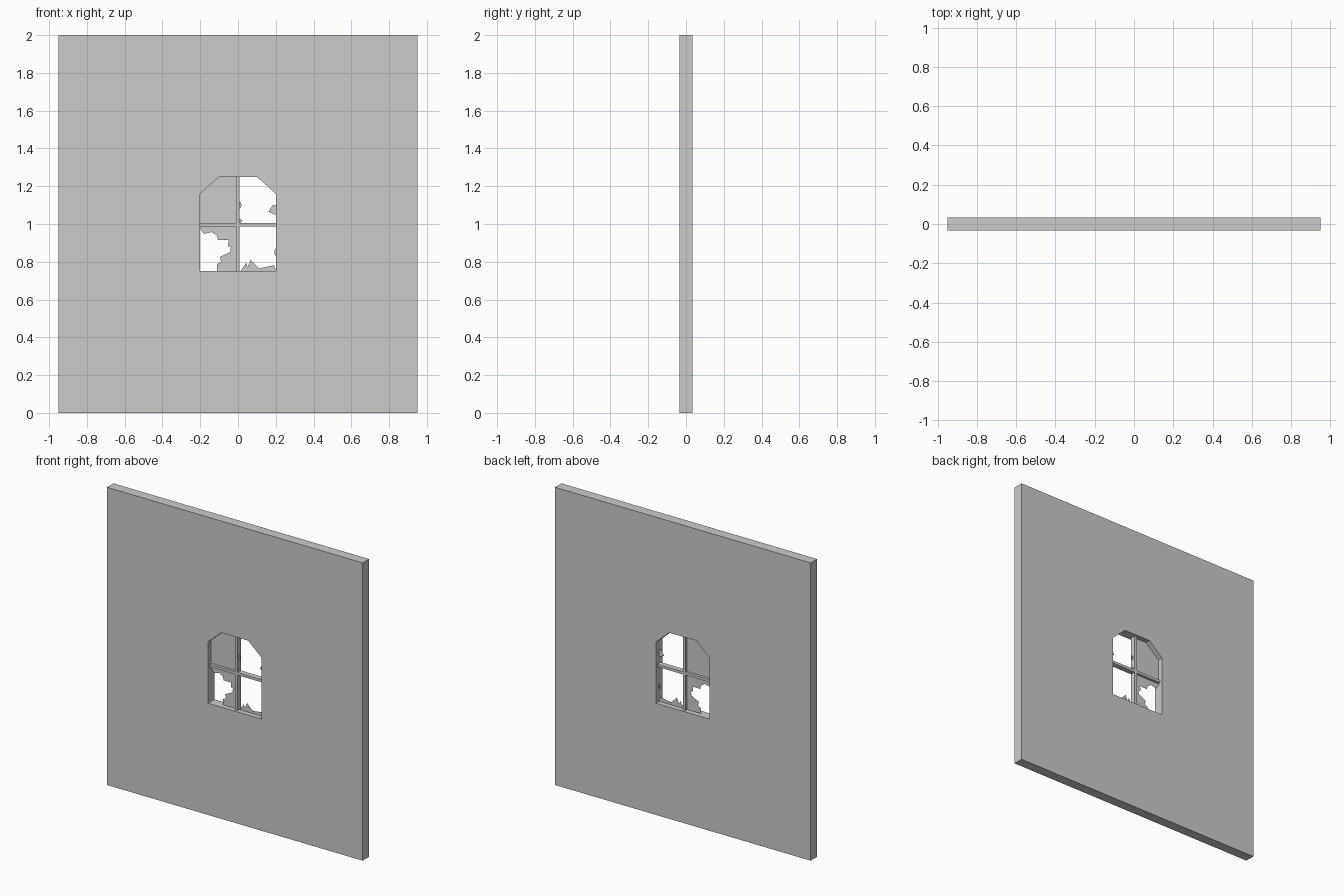
import bpy
import bmesh

if "Cube" in bpy.data.objects:
    bpy.data.objects.remove(bpy.data.objects["Cube"])

HALF = 0.034  # half of the wall thickness


def panel(name, outline, y0=0.0, depth=0.0):
    """Flat polygon in the XZ plane, optionally extruded along +y."""
    bm = bmesh.new()
    face = bm.faces.new([bm.verts.new((x, y0, z)) for x, z in outline])
    if depth:
        ext = bmesh.ops.extrude_face_region(bm, geom=[face])["geom"]
        moved = [v for v in ext if isinstance(v, bmesh.types.BMVert)]
        bmesh.ops.translate(bm, verts=moved, vec=(0, depth, 0))
        bmesh.ops.recalc_face_normals(bm, faces=bm.faces)
    mesh = bpy.data.meshes.new(name)
    bm.to_mesh(mesh)
    bm.free()
    obj = bpy.data.objects.new(name, mesh)
    bpy.context.collection.objects.link(obj)
    return obj


def rect(x0, x1, z0, z1):
    return [(x0, z0), (x1, z0), (x1, z1), (x0, z1)]


# Wall with a window opening that has clipped upper corners
opening = [(-0.2, 0.75), (0.2, 0.75), (0.2, 1.16), (0.1, 1.25), (-0.1, 1.25), (-0.2, 1.16)]
wall = panel("wall", rect(-0.95, 0.95, 0, 2), -HALF, 2 * HALF)
cutter = panel("window_cutter", opening, -0.2, 0.4)
cutter.hide_render = True
mod = wall.modifiers.new("window", "BOOLEAN")
mod.operation = "DIFFERENCE"
mod.solver = "EXACT"
mod.object = cutter
bpy.context.view_layer.objects.active = wall
bpy.ops.object.modifier_apply(modifier=mod.name)
bpy.data.objects.remove(cutter)

# Crossing glazing bars
BAR = 0.018
panel("vertical_bar", rect(-0.009, 0.009, 0.75, 1.25), -BAR, 2 * BAR)
panel("horizontal_bar", rect(-0.2, 0.2, 0.988, 1.006), -BAR, 2 * BAR)

# Intact upper left pane
panel("whole_pane", [(-0.2, 0.997), (0, 0.997), (0, 1.25), (-0.1, 1.25), (-0.2, 1.16)])

# Broken glass left in the other three panes
shards = {
    "lower_left_shard": [
        (0, 0.75), (0, 0.997), (-0.2, 0.997), (-0.2, 0.975), (-0.18, 0.947),
        (-0.14, 0.957), (-0.112, 0.94), (-0.106, 0.915), (-0.05, 0.915),
        (-0.053, 0.882), (-0.038, 0.88), (-0.04, 0.853), (-0.07, 0.838),
        (-0.095, 0.826), (-0.09, 0.8), (-0.11, 0.788), (-0.11, 0.75)],
    "lower_right_shard": [
        (0, 0.75), (0.2, 0.75), (0.2, 0.758), (0.19, 0.782), (0.112, 0.765),
        (0.068, 0.81), (0.05, 0.77), (0.043, 0.795), (0.015, 0.752)],
    "lower_right_chip": [(0.2, 0.83), (0.2, 0.87), (0.193, 0.86), (0.194, 0.84)],
    "upper_right_shard": [
        (0.2, 1.1), (0.182, 1.098), (0.162, 1.065), (0.2, 1.048)],
    "upper_right_chip": [(0, 1.12), (0.013, 1.115), (0.021, 1.1), (0.01, 1.083), (0, 1.08)],
    "upper_right_sliver": [(0, 0.997), (0.015, 1.006), (0.023, 1.02), (0.01, 1.03), (0, 1.035)],
}
for name, outline in shards.items():
    panel(name, outline)
